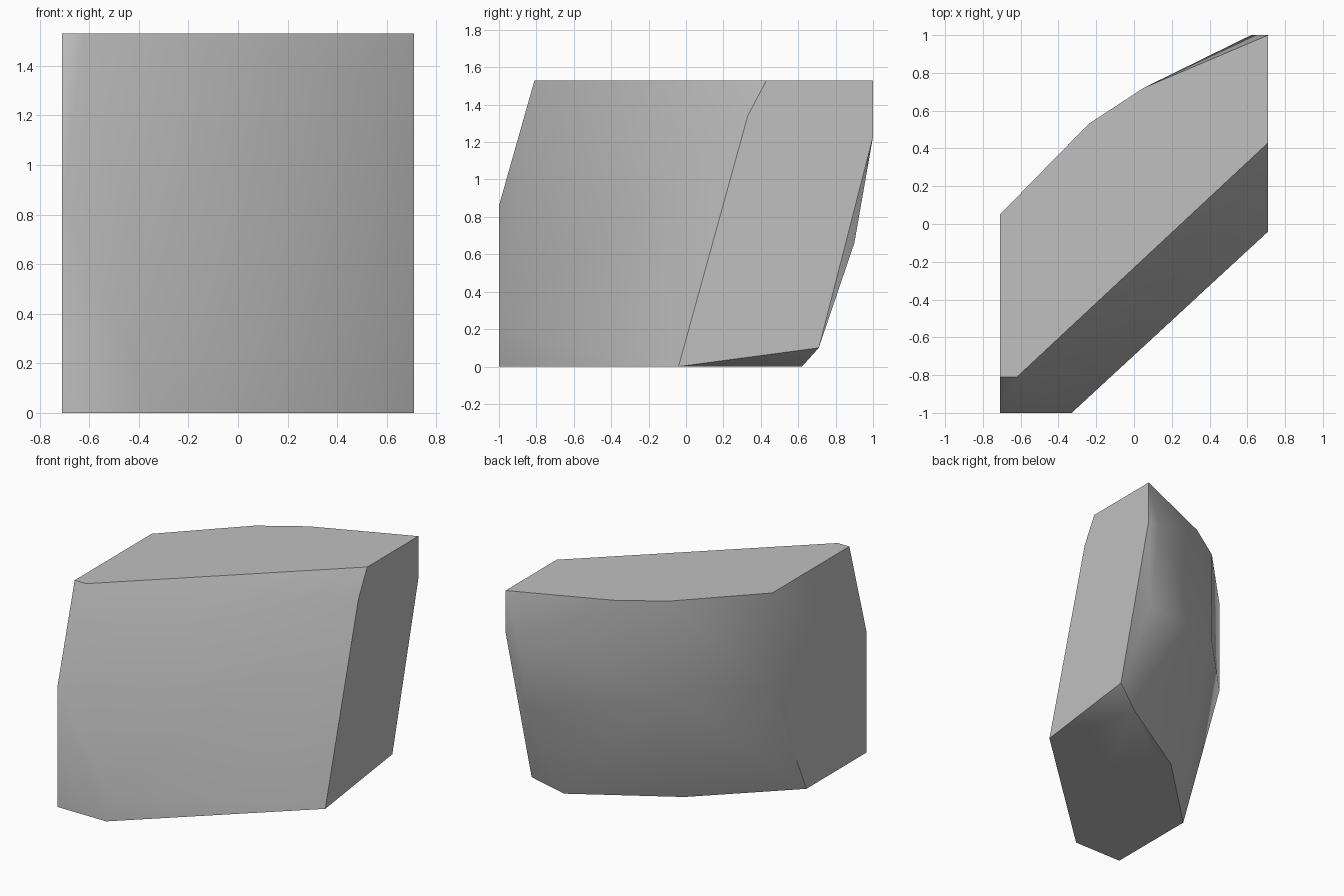
import bpy
import bmesh
import math

cube = bpy.data.objects.get("Cube")
if cube:
    bpy.data.objects.remove(cube, do_unlink=True)

X, TOP, MID = 0.71, 1.53, 0.86

# Stone material
stone = bpy.data.materials.new("pale_grey_stone")
stone.use_nodes = True
colour = (0.53, 0.53, 0.53, 1)
stone.diffuse_color = colour
bsdf = next(n for n in stone.node_tree.nodes if n.type == "BSDF_PRINCIPLED")
bsdf.inputs["Base Color"].default_value = colour
bsdf.inputs["Roughness"].default_value = 0.8

# Outlines of the flat cut faces, and the corners of the curved back and front
left_cut = [(X, y, z) for y, z in
            [(-0.04, 0), (0.33, 1.34), (0.43, TOP), (1, TOP), (1, 1.23), (0.71, 0.1)]]
right_cut = [(-X, y, z) for y, z in
             [(-1, 0), (-1, MID), (-0.81, TOP), (0.05, TOP), (0.05, MID), (-0.33, 0)]]
top_corners = [(x, y, TOP) for x, y in [(-0.62, -0.81), (0.05, 0.72), (-0.24, 0.53)]]
base_corners = [(x, y, 0) for x, y in [(-0.33, -1), (-0.14, 0.22), (0.52, 0.62)]]
bulge_corners = [(-0.33, -1, 0.2), (-0.24, 0.53, MID), (0.61, 0.9, 0.66), (0.62, 1, 1.23)]

# Wrap the corners in one convex block
bm = bmesh.new()
for co in left_cut + right_cut + top_corners + base_corners + bulge_corners:
    bm.verts.new(co)
bmesh.ops.convex_hull(bm, input=bm.verts[:])
bmesh.ops.dissolve_limit(bm, angle_limit=math.radians(1),
                         verts=bm.verts[:], edges=bm.edges[:])
bmesh.ops.recalc_face_normals(bm, faces=bm.faces[:])

mesh = bpy.data.meshes.new("stone_block")
bm.to_mesh(mesh)
bm.free()
mesh.materials.append(stone)
block = bpy.data.objects.new("stone_block", mesh)
bpy.context.collection.objects.link(block)

# Soft rounded sides, crisp cut edges
bpy.ops.object.select_all(action="DESELECT")
block.select_set(True)
bpy.context.view_layer.objects.active = block
bpy.ops.object.shade_smooth_by_angle(angle=math.radians(45))
